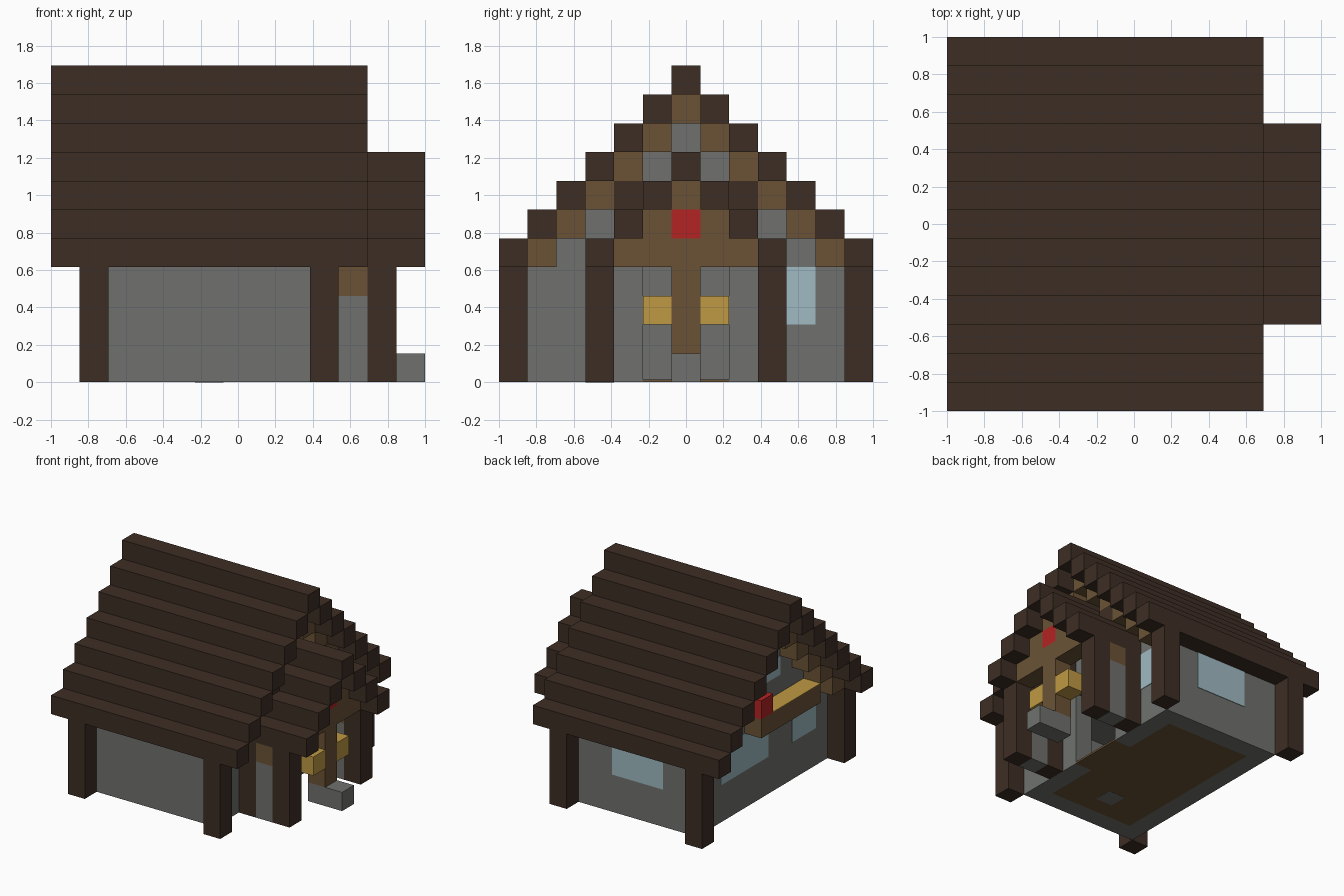
import bpy, bmesh

if "Cube" in bpy.data.objects:
    bpy.data.objects.remove(bpy.data.objects["Cube"], do_unlink=True)

U = 2 / 13          # one building block
T = 0.03            # plate thickness in blocks


def material(name, color):
    m = bpy.data.materials.new(name)
    m.use_nodes = True
    rgba = (*color, 1)
    m.diffuse_color = rgba
    m.node_tree.nodes["Principled BSDF"].inputs["Base Color"].default_value = rgba
    return m


DARK = material("dark_timber", (0.047, 0.027, 0.018))
WOOD = material("light_timber", (0.145, 0.086, 0.036))
STONE = material("grey_stone", (0.16, 0.167, 0.157))
GOLD = material("gold", (0.52, 0.32, 0.056))
RED = material("red", (0.45, 0.017, 0.017))
GLASS = material("pale_glass", (0.35, 0.49, 0.54))


def blocks(name, mat, boxes):
    """One object from boxes given as (corner, size) in block units."""
    bm = bmesh.new()
    for corner, size in boxes:
        made = bmesh.ops.create_cube(bm, size=1)["verts"]
        for v in made:
            p = [c + s * (q + 0.5) for c, s, q in zip(corner, size, v.co)]
            v.co = (p[0] * U - 1, p[1] * U - 1, p[2] * U)
    mesh = bpy.data.meshes.new(name)
    bm.to_mesh(mesh)
    bm.free()
    mesh.materials.append(mat)
    ob = bpy.data.objects.new(name, mesh)
    bpy.context.collection.objects.link(ob)
    return ob


def stairs(x, length, first, base, count):
    """Mirrored steps that climb from both eaves to the middle row."""
    out = []
    for n in range(count):
        for j in {first + n, 12 - first - n}:
            out.append(((x, j, base + n), (length, 1, 1)))
    return out


# Main and porch roofs
blocks("main_roof", DARK, stairs(0, 11, 0, 4, 7))
blocks("porch_roof", DARK, stairs(9, 4, 3, 4, 4))

# Gable trim under the roof ends
for name, x in (("left_gable_trim", 9), ("right_gable_trim", 1)):
    blocks(name, WOOD, stairs(x, 1, 1, 4, 6))
blocks("porch_gable_beam", DARK, [((9, 4, 6), (1, 5, 1))])

# Stone walls with a doorway, and the stepped gable above
blocks("walls", STONE, [
    ((2, 1, 0), (7, 1, 4)), ((2, 11, 0), (7, 1, 4)), ((2, 2, 0), (1, 9, 4)),
    ((8, 2, 0), (1, 3, 4)), ((8, 8, 0), (1, 3, 4))])
blocks("gable_fill", STONE,
       [((2, k - 3, k), (7, 19 - 2 * k, 1)) for k in range(4, 10)])

# Floor
blocks("floor", WOOD, [((3, 2, 0), (5, 9, 0.1)), ((8, 5, 0), (1, 3, 0.1))])
blocks("hearth", STONE, [((5, 3, -T / 3), (1, 1, 0.5))])

# Posts at the house corners and the porch
blocks("corner_posts", DARK, [((i, j, 0), (1, 1, 4)) for i in (1, 9) for j in (0, 12)])
blocks("porch_posts", DARK, [((i, j, 0), (1, 1, 4)) for i in (9, 11) for j in (3, 9)])
blocks("porch_side_walls", STONE, [((10, j, 0), (1, 1, 3)) for j in (3, 9)])
blocks("porch_side_lintels", WOOD, [((10, j, 3), (1, 1, 1)) for j in (3, 9)])

# Porch front
blocks("porch_front_gable", WOOD, [
    ((11, 4, 4), (1, 5, 1)), ((11, 5, 5), (1, 1, 1)),
    ((11, 7, 5), (1, 1, 1)), ((11, 6, 6), (1, 1, 1))])
blocks("porch_emblem", RED, [((11, 6, 5), (1, 1, 1))])
blocks("porch_centre_post", WOOD, [((11, 6, 1), (1, 1, 3))])
blocks("porch_arms", GOLD, [((11, j, 2), (1, 1, 1)) for j in (5, 7)])
blocks("door_step", STONE, [((11, 6, 0), (2, 1, 1))])

# Windows as thin plates
blocks("back_window", GLASS, [((4, 12, 2), (3, T, 2))])
blocks("left_window", GLASS, [((9, 9, 2), (T, 2, 2))])
blocks("right_windows", GLASS, [
    ((2 - T, 6, 2), (T, 4, 2)), ((2 - T, 2, 2), (T, 2, 2)),
    ((2 - T, 5, 6), (T, 3, 1))])

# Planter shelf on the right gable
blocks("planter", WOOD, [((1, 3, 4), (1, 5, 1))])
blocks("planter_top", GOLD, [((1, 3, 5), (1, 4, T))])
blocks("planter_flower", RED, [((1, 7, 5), (1, 1, 1))])
